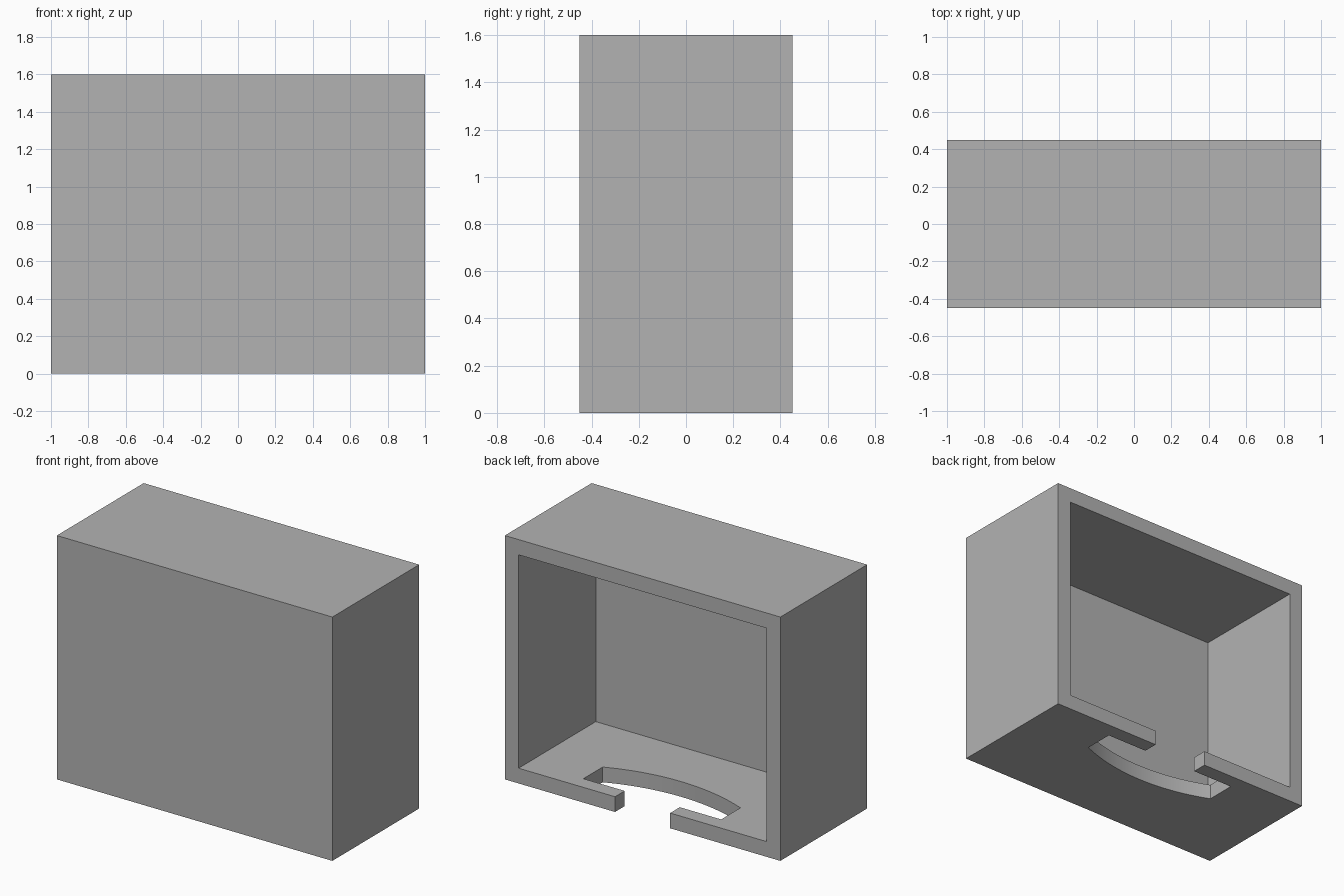
import bpy, bmesh, math

old = bpy.data.objects.get("Cube")
if old:
    bpy.data.objects.remove(old, do_unlink=True)

W, D, H, T = 2.0, 0.9, 1.6, 0.1      # outer size and wall thickness

grey = bpy.data.materials.new("plain grey")
grey.use_nodes = True
colour = (0.45, 0.45, 0.45, 1)
grey.diffuse_color = colour
grey.node_tree.nodes["Principled BSDF"].inputs["Base Color"].default_value = colour


def prism(name, outline, z0, z1):
    """Extrude an xy outline from z0 up to z1."""
    bm = bmesh.new()
    face = bm.faces.new([bm.verts.new((x, y, z0)) for x, y in outline])
    top = bmesh.ops.extrude_face_region(bm, geom=[face])["geom"]
    bmesh.ops.translate(bm, vec=(0, 0, z1 - z0),
                        verts=[v for v in top if isinstance(v, bmesh.types.BMVert)])
    bmesh.ops.recalc_face_normals(bm, faces=bm.faces)
    mesh = bpy.data.meshes.new(name)
    bm.to_mesh(mesh)
    bm.free()
    obj = bpy.data.objects.new(name, mesh)
    bpy.context.collection.objects.link(obj)
    mesh.materials.append(grey)
    return obj


def rect(x, y0, y1):
    return [(-x, y0), (x, y0), (x, y1), (-x, y1)]


# Housing block, cavity open at the back
housing = prism("housing", rect(W / 2, -D / 2, D / 2), 0, H)
cavity = prism("cavity_cutter", rect(W / 2 - T, T - D / 2, D), T, H - T)

# Floor slot: narrow mouth at the rear, wide pocket with a bowed front edge
half, bow, side_y, lip_y, mouth = 0.5, 0.1, 0.15, D / 2 - T, 0.2
radius = (half ** 2 + bow ** 2) / (2 * bow)
centre_y = side_y - bow + radius
sweep = math.asin(half / radius)
steps = 32
arc = [(radius * math.sin(a), centre_y - radius * math.cos(a))
       for a in (sweep * (1 - 2 * i / steps) for i in range(steps + 1))]
right_end = [(mouth, D), (mouth, lip_y), (half, lip_y)]
left_end = [(-x, y) for x, y in reversed(right_end)]
slot = prism("slot_cutter", right_end + arc + left_end, -T, 2 * T)

# Cut both openings, then drop the cutters
bpy.context.view_layer.objects.active = housing
for cutter in (cavity, slot):
    cutter.hide_render = True
    mod = housing.modifiers.new("cut", "BOOLEAN")
    mod.operation = "DIFFERENCE"
    mod.solver = "EXACT"
    mod.object = cutter
    bpy.ops.object.modifier_apply(modifier=mod.name)
    bpy.data.objects.remove(cutter, do_unlink=True)

# Smooth the bowed edge only, keep all corners sharp
bpy.ops.object.select_all(action="DESELECT")
housing.select_set(True)
bpy.ops.object.shade_smooth_by_angle(angle=math.radians(20))
